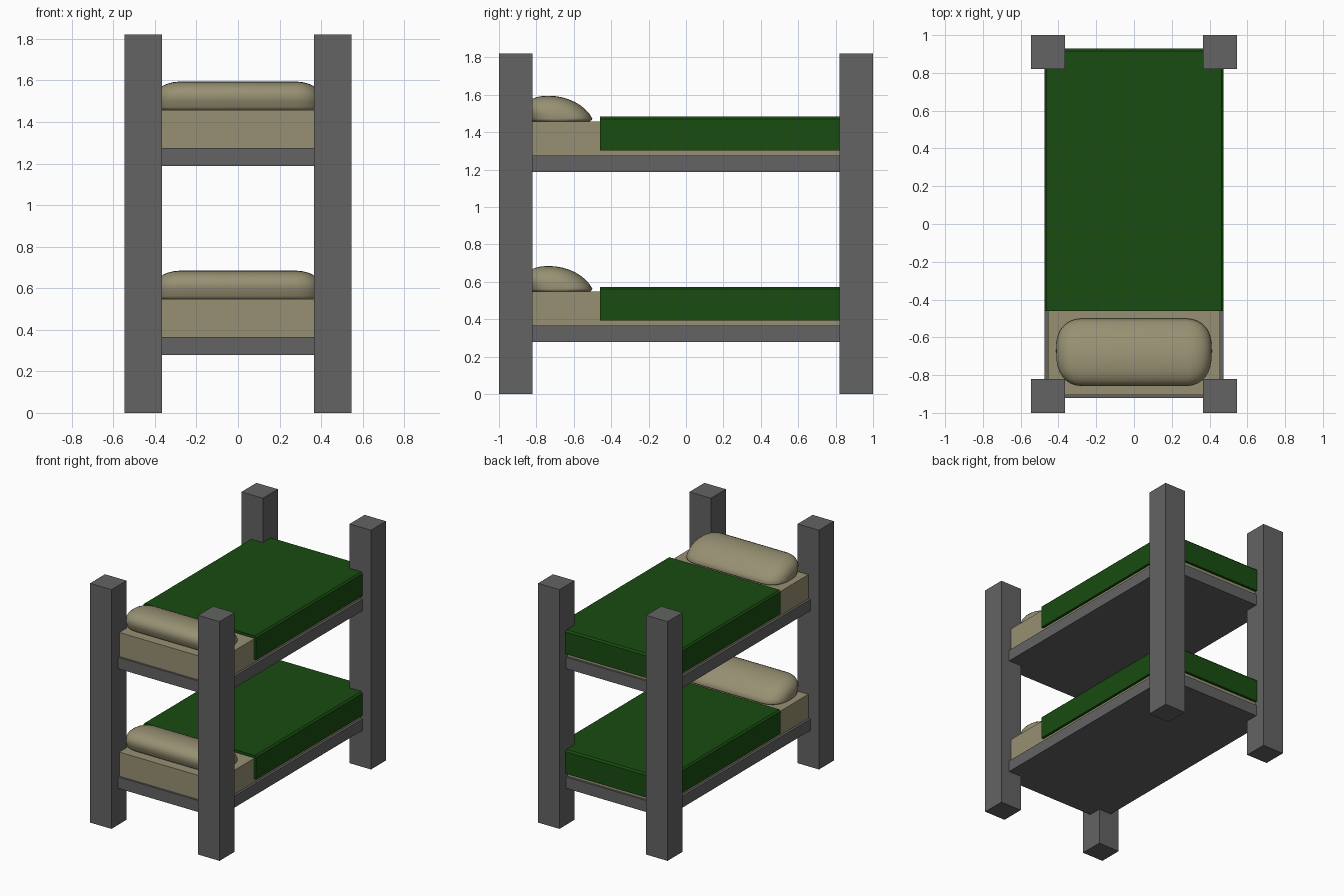
import bpy, bmesh, math
from mathutils import Matrix

if "Cube" in bpy.data.objects:
    bpy.data.objects.remove(bpy.data.objects["Cube"])


def material(name, rgb):
    m = bpy.data.materials.new(name)
    m.diffuse_color = (*rgb, 1)
    m.use_nodes = True
    m.node_tree.nodes["Principled BSDF"].inputs["Base Color"].default_value = m.diffuse_color
    return m


BEIGE = material("beige_cloth", (0.31, 0.28, 0.17))
GREEN = material("green_cloth", (0.009, 0.072, 0.005))
DARK = material("dark_grey_frame", (0.125, 0.125, 0.125))


def box_bmesh(x0, x1, y0, y1, z0, z1):
    bm = bmesh.new()
    mat = Matrix.Translation(((x0 + x1) / 2, (y0 + y1) / 2, (z0 + z1) / 2))
    mat = mat @ Matrix.Diagonal((x1 - x0, y1 - y0, z1 - z0, 1))
    bmesh.ops.create_cube(bm, size=1, matrix=mat)
    return bm


def finish(name, bm, mat):
    me = bpy.data.meshes.new(name)
    bm.to_mesh(me)
    bm.free()
    ob = bpy.data.objects.new(name, me)
    bpy.context.collection.objects.link(ob)
    me.materials.append(mat)
    return ob


def box(name, *dims, mat=DARK):
    return finish(name, box_bmesh(*dims), mat)


def blanket(name, z):
    # open shell draped over both sides and the foot, upper edges chamfered
    bm = box_bmesh(-0.475, 0.475, -0.46, 0.928, z + 0.393, z + 0.573)
    bm.normal_update()
    bmesh.ops.delete(bm, geom=[f for f in bm.faces if f.normal.z < -0.5 or f.normal.y < -0.5],
                     context='FACES')
    edges = [e for e in bm.edges if len(e.link_faces) == 2]
    bmesh.ops.bevel(bm, geom=edges, offset=0.012, segments=1, affect='EDGES')
    ob = finish(name, bm, GREEN)
    solid = ob.modifiers.new("thickness", 'SOLIDIFY')
    solid.thickness = 0.021
    solid.offset = -1


def pillow(name, z):
    # sphere stretched along x into a soft bolster, flat below and leaning to the head
    bm = bmesh.new()
    bmesh.ops.create_uvsphere(bm, u_segments=32, v_segments=17, radius=1)
    bm.transform(Matrix.Rotation(math.pi / 2, 4, 'Y'))
    p = 2 / 2.4
    for v in bm.verts:
        s, y, h = v.co
        r = math.hypot(y, h)
        k = r ** p / r if r > 1e-5 else 0
        y = math.copysign(abs(y * k) ** 0.92, y)
        h = math.copysign(abs(h * k) ** 0.92, h)
        v.co.x = math.copysign(0.26 + 0.152 * min(1, abs(s)) ** p, s)
        v.co.y = -0.672 + 0.172 * y - 0.065 * max(h, 0)
        v.co.z = z + 0.563 + (0.122 if h > 0 else 0.035) * h
    for f in bm.faces:
        f.smooth = True
    finish(name, bm, BEIGE)


# four corner posts
for sx, side in ((-1, "left"), (1, "right")):
    for sy, end in ((-1, "front"), (1, "back")):
        cx, cy = sx * 0.455, sy * 0.91
        box(f"{end}_{side}_post", cx - 0.09, cx + 0.09, cy - 0.09, cy + 0.09, 0, 1.82)

# two bunks
for z, level in ((0, "lower"), (0.91, "upper")):
    box(f"{level}_bed_base", -0.473, 0.473, -0.92, 0.92, z + 0.278, z + 0.365)
    box(f"{level}_mattress", -0.455, 0.455, -0.905, 0.905, z + 0.365, z + 0.548, mat=BEIGE)
    blanket(f"{level}_blanket", z)
    pillow(f"{level}_pillow", z)
